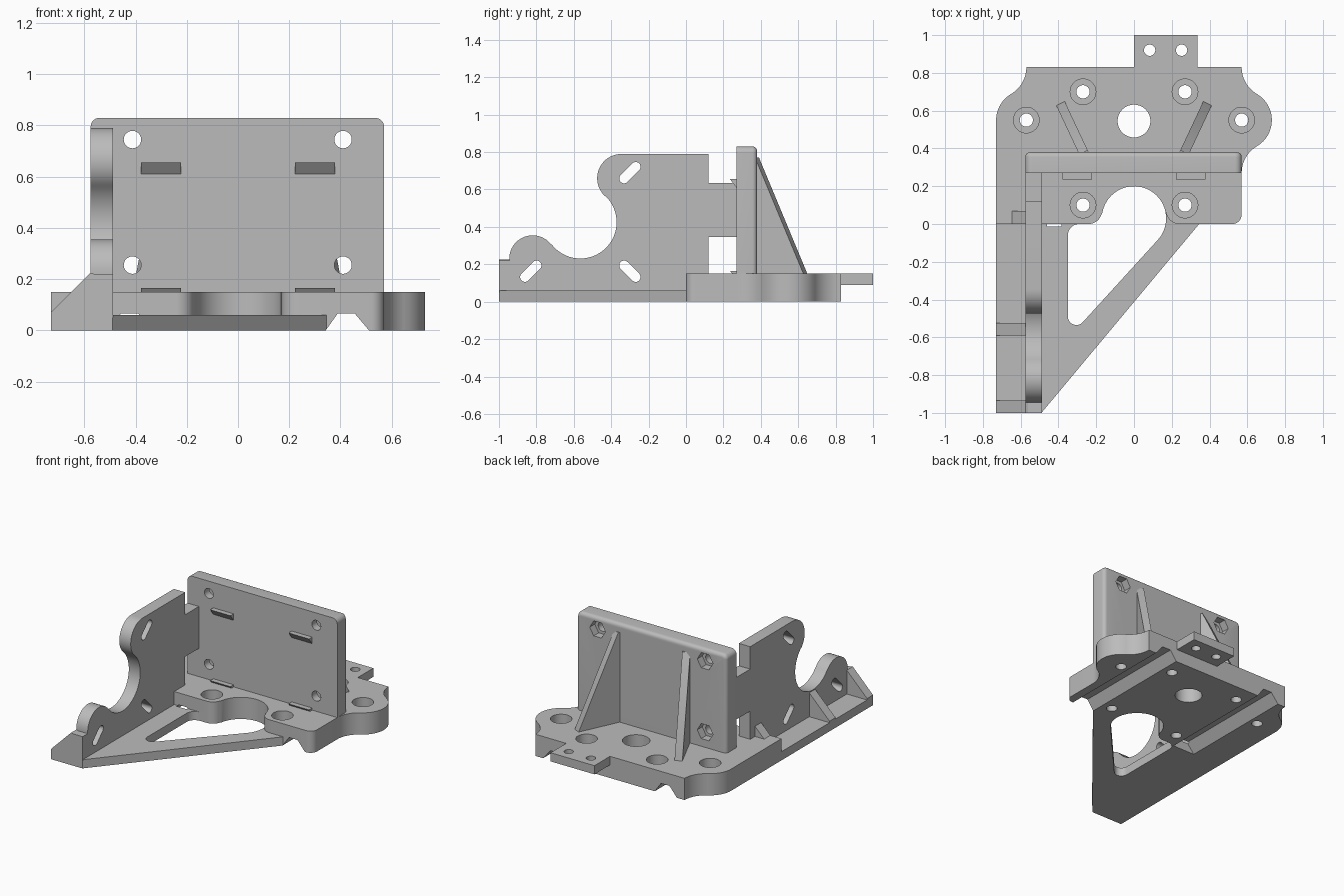
import bpy, bmesh
from math import sin, cos, radians
from mathutils import Matrix, Vector

if "Cube" in bpy.data.objects:
    bpy.data.objects.remove(bpy.data.objects["Cube"], do_unlink=True)

gray = bpy.data.materials.new("light_gray_plastic")
gray.use_nodes = True
gray.diffuse_color = (0.5, 0.5, 0.5, 1)
gray.node_tree.nodes["Principled BSDF"].inputs["Base Color"].default_value = (0.5, 0.5, 0.5, 1)


def arc(cx, cy, r, a0, a1, n=16):
    angles = [radians(a0 + (a1 - a0) * i / n) for i in range(n + 1)]
    return [(cx + r * cos(a), cy + r * sin(a)) for a in angles]


def circle(cx, cy, r, n=32):
    return arc(cx, cy, r, 0, 360, n)[:-1]


def slot(cx, cy, half, r, angle):
    dx, dy = half * cos(radians(angle)), half * sin(radians(angle))
    return (arc(cx + dx, cy + dy, r, angle - 90, angle + 90, 10)
            + arc(cx - dx, cy - dy, r, angle + 90, angle + 270, 10))


def prism(name, outline, axis, lo, hi):
    """Extrude a closed outline along an axis."""
    place = {"x": lambda a, b, h: (h, a, b),
             "y": lambda a, b, h: (a, h, b),
             "z": lambda a, b, h: (a, b, h)}[axis]
    bm = bmesh.new()
    face = bm.faces.new([bm.verts.new(place(a, b, lo)) for a, b in outline])
    top = bmesh.ops.extrude_face_region(bm, geom=[face])["geom"]
    bmesh.ops.translate(bm, verts=[v for v in top if isinstance(v, bmesh.types.BMVert)],
                        vec=place(0, 0, hi - lo))
    bmesh.ops.remove_doubles(bm, verts=bm.verts, dist=1e-5)
    bmesh.ops.recalc_face_normals(bm, faces=bm.faces)
    mesh = bpy.data.meshes.new(name)
    bm.to_mesh(mesh)
    bm.free()
    mesh.materials.append(gray)
    obj = bpy.data.objects.new(name, mesh)
    bpy.context.collection.objects.link(obj)
    return obj


def activate(obj):
    bpy.ops.object.select_all(action="DESELECT")
    obj.select_set(True)
    bpy.context.view_layer.objects.active = obj


def combine(obj, tool, operation="DIFFERENCE"):
    activate(obj)
    mod = obj.modifiers.new("combine", "BOOLEAN")
    mod.object, mod.operation, mod.solver = tool, operation, "EXACT"
    bpy.ops.object.modifier_apply(modifier=mod.name)
    bpy.data.objects.remove(tool, do_unlink=True)


def cut(obj, outline, axis, lo, hi):
    combine(obj, prism("cutter", outline, axis, lo, hi))


parts = []

# Base plate with rounded ears, joined to the thin triangular arm and rear tab
outline = [(-0.73, 0)] + arc(0.52, 0.05, 0.05, -90, 0, 8)
outline += arc(0.735, 0.27, 0.165, 180, 120.5)
outline += arc(0.57, 0.55, 0.16, -59.5, 59.5)
outline += arc(0.735, 0.83, 0.165, 239.5, 180)
outline += arc(-0.735, 0.83, 0.165, 0, -59.5)
outline += arc(-0.57, 0.55, 0.16, 120.5, 180)
base = prism("base_plate", outline, "z", 0, 0.15)
arm = [(-0.73, -1), (-0.49, -1), (0.345, 0), (0.33, 0.06), (-0.73, 0.06)]
combine(base, prism("arm", arm, "z", 0, 0.06), "UNION")
tab = [(0, 0.78), (0.335, 0.78), (0.335, 1), (0, 1)]
combine(base, prism("tab", tab, "z", 0.09, 0.15), "UNION")
parts.append(base)

# Keyhole opening through base and arm
keyhole = arc(0, 0.03, 0.17, 170.5, -42, 36)
keyhole += arc(-0.305, -0.49, 0.045, -42, -180, 12)
keyhole += arc(-0.29, -0.06, 0.06, 180, 90, 10)
keyhole += arc(-0.24, 0.07, 0.07, -90, -9.5, 10)[:-1]
cut(base, keyhole, "z", -0.1, 0.3)
cut(base, arc(0.24, 0.07, 0.07, 188, 270) + [(0.24, -0.02), (0.1, -0.02)], "z", 0.06, 0.3)

# Dovetail grooves under the base
for s in (-1, 1):
    groove = [(s * x, z) for x, z in
              [(0.335, -0.01), (0.39, 0.067), (0.455, 0.067), (0.52, -0.01)]]
    cut(base, groove, "y", -0.012, 0.9)

# Counterbored screw holes, centre bore and tab holes
for x, y in [(0.27, 0.7), (0.27, 0.1), (0.57, 0.55)]:
    for s in (-1, 1):
        cut(base, circle(s * x, y, 0.035), "z", -0.1, 0.3)
        cut(base, circle(s * x, y, 0.068), "z", 0.08, 0.3)
cut(base, circle(0, 0.545, 0.087), "z", -0.1, 0.3)
for x in (0.083, 0.252):
    cut(base, circle(x, 0.92, 0.03), "z", 0, 0.3)

# Upright wall with softened back edges
outline = [(-0.575, 0.15), (0.57, 0.15)] + arc(0.535, 0.795, 0.035, 0, 90, 8)
outline += arc(-0.54, 0.795, 0.035, 90, 180, 8)
wall = prism("back_wall", outline, "y", 0.27, 0.38)
bm = bmesh.new()
bm.from_mesh(wall.data)
edges = [e for e in bm.edges if all(v.co.y > 0.37 for v in e.verts)
         and any(v.co.z > 0.2 for v in e.verts)]
bmesh.ops.bevel(bm, geom=edges, offset=0.025, segments=5, profile=0.5, affect="EDGES")
bm.to_mesh(wall.data)
bm.free()
for x in (-0.412, 0.41):
    for z in (0.255, 0.745):
        cut(wall, circle(x, z, 0.034), "y", 0.2, 0.5)
        cut(wall, circle(x, z, 0.06, 6), "y", 0.325, 0.5)
parts.append(wall)

# Small wedge ledges on the wall front
for side, x in (("right", -0.30), ("left", 0.30)):
    for level, z in (("lower", 0.165), ("upper", 0.655)):
        wedge = [(0.235, z), (0.28, z), (0.28, z - 0.045), (0.27, z - 0.045)]
        parts.append(prism(f"{level}_{side}_ledge", wedge, "x", x - 0.078, x + 0.078))

# Splayed triangular ribs behind the wall
for side, s in (("right", -1), ("left", 1)):
    rib = prism(side + "_rib", [(-0.04, 0.14), (0.285, 0.14), (0.285, 0.15), (0, 0.77), (-0.04, 0.77)],
                "x", -0.025, 0.025)
    turn = Vector((0, 1)).angle_signed(Vector((s * 0.115, 0.245)))
    rib.data.transform(Matrix.Translation((s * 0.268, 0.38, 0)) @ Matrix.Rotation(-turn, 4, "Z"))
    parts.append(rib)

# Side plate with scalloped edge and tongue
outline = [(-1, 0.05), (-1, 0.22), (-0.945, 0.22)]
outline += arc(-0.82, 0.23, 0.125, 180, 37.4)
outline += arc(-0.565, 0.425, 0.194, 217.4, 406.9, 32)
outline += arc(-0.345, 0.66, 0.13, 226.9, 90, 20)
outline += [(0.12, 0.79), (0.12, 0.635), (0.28, 0.635), (0.28, 0.345), (0.12, 0.345), (0.12, 0.05)]
plate = prism("side_plate", outline, "x", -0.575, -0.488)
for y, z, angle in [(-0.83, 0.163, 45), (-0.3, 0.163, -45), (-0.3, 0.69, 45)]:
    cut(plate, slot(y, z, 0.044, 0.026, angle), "x", -0.7, -0.4)
parts.append(plate)

# Gussets bracing the side plate
gusset = [(-0.73, 0.05), (-0.73, 0.07), (-0.575, 0.225), (-0.56, 0.22), (-0.56, 0.05)]
for name, y in (("front", -1), ("middle", -0.59)):
    parts.append(prism(name + "_gusset", gusset, "y", y, y + 0.065))
parts.append(prism("rear_gusset", [(-0.65, 0.145), (-0.575, 0.22), (-0.56, 0.22), (-0.56, 0.145)],
                   "y", 0, 0.068))

for part in parts:
    activate(part)
    bpy.ops.object.shade_smooth_by_angle(angle=radians(30))
